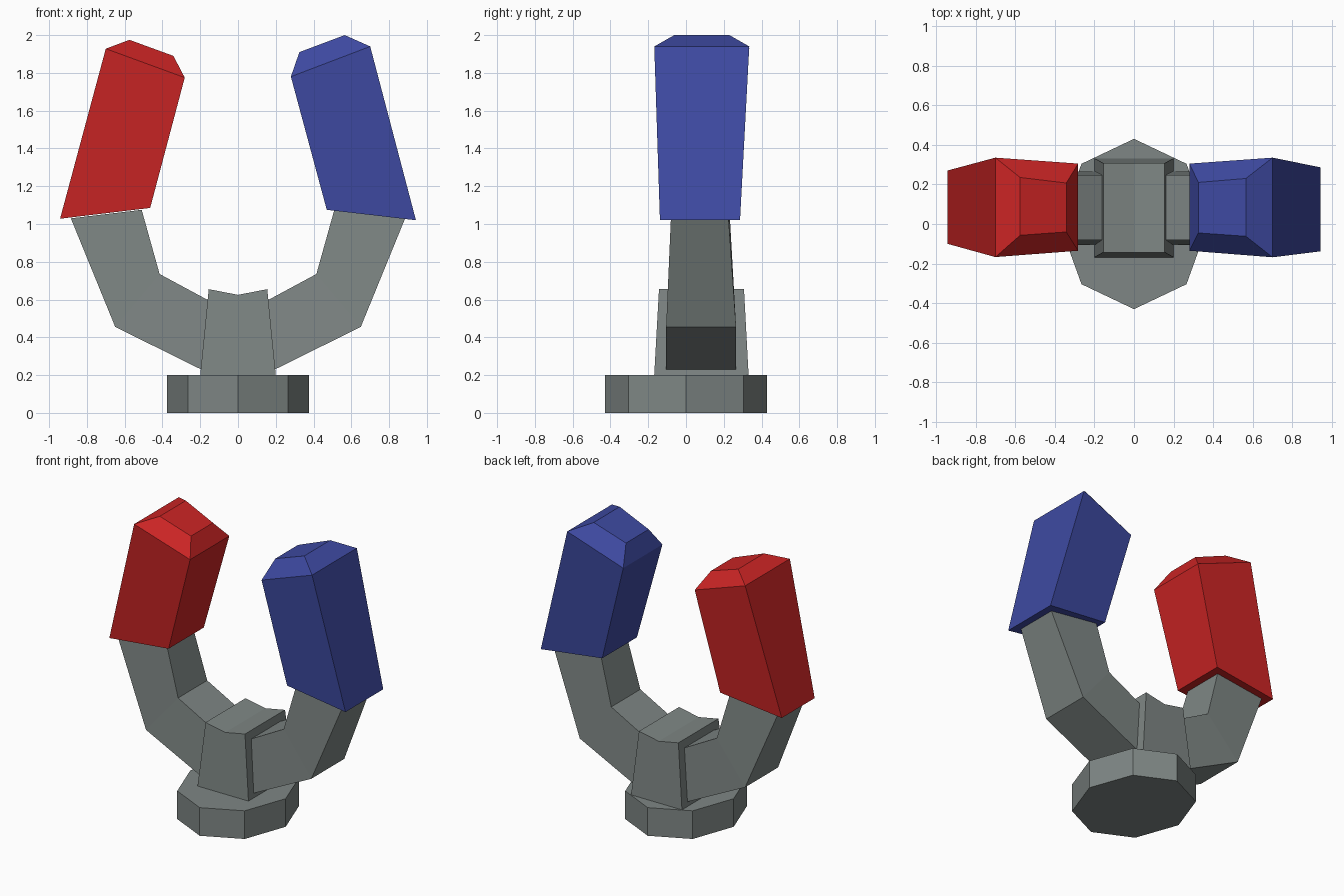
import bpy, bmesh, math

if "Cube" in bpy.data.objects:
    bpy.data.objects.remove(bpy.data.objects["Cube"])


def material(name, rgb):
    m = bpy.data.materials.new(name)
    m.diffuse_color = (*rgb, 1)
    m.use_nodes = True
    m.node_tree.nodes["Principled BSDF"].inputs["Base Color"].default_value = m.diffuse_color
    return m


GREY = material("steel grey", (0.21, 0.24, 0.232))
RED = material("red", (0.60, 0.018, 0.018))
BLUE = material("blue", (0.048, 0.068, 0.36))


def loft(name, rings, mat):
    """Skin a stack of equal-length vertex rings and cap both ends."""
    bm = bmesh.new()
    vs = [[bm.verts.new(p) for p in ring] for ring in rings]
    n = len(vs[0])
    for a, b in zip(vs, vs[1:]):
        for i in range(n):
            j = (i + 1) % n
            bm.faces.new((a[i], a[j], b[j], b[i]))
    bm.faces.new(vs[0])
    bm.faces.new(vs[-1])
    bmesh.ops.recalc_face_normals(bm, faces=bm.faces)
    me = bpy.data.meshes.new(name)
    bm.to_mesh(me)
    bm.free()
    me.materials.append(mat)
    ob = bpy.data.objects.new(name, me)
    bpy.context.collection.objects.link(ob)
    return ob


def section(side, outer, inner):
    """Trapezoid ring; outer and inner edges are (x, z, y_front, y_back)."""
    (ox, oz, of, ob), (ix, iz, jf, jb) = outer, inner
    return [(side * ox, of, oz), (side * ox, ob, oz),
            (side * ix, jb, iz), (side * ix, jf, iz)]


# Octagonal foot
octagon = [(0.375 * math.cos(k * math.pi / 4), 0.43 * math.sin(k * math.pi / 4))
           for k in range(8)]
loft("foot", [[(x, y, z) for x, y in octagon] for z in (0, 0.2)], GREY)

# Central block with a shallow V-shaped top, lofted front to back
loft("centre_block", [
    [(-0.203, yb, 0.17), (0.203, yb, 0.17), (0.155, yt, 0.655),
     (0, yt, 0.625), (-0.155, yt, 0.655)]
    for yb, yt in ((-0.17, -0.143), (0.333, 0.307))], GREY)

# Bent arms
for side, label in ((-1, "left"), (1, "right")):
    loft(label + "_arm", [
        section(side, (0.195, 0.23, -0.105, 0.265), (0.155, 0.595, -0.08, 0.247)),
        section(side, (0.65, 0.455, -0.105, 0.265), (0.415, 0.735, -0.08, 0.247)),
        section(side, (0.885, 1.03, -0.08, 0.225), (0.51, 1.075, -0.07, 0.23)),
    ], GREY)

# Coloured tips with chamfered caps
loft("left_tip", [
    section(-1, (0.942, 1.028, -0.10, 0.27), (0.465, 1.085, -0.115, 0.28)),
    section(-1, (0.70, 1.928, -0.167, 0.335), (0.282, 1.775, -0.135, 0.305)),
    section(-1, (0.575, 1.975, -0.057, 0.235), (0.342, 1.89, -0.04, 0.207)),
], RED)
loft("right_tip", [
    section(1, (0.942, 1.02, -0.138, 0.286), (0.47, 1.075, -0.12, 0.27)),
    section(1, (0.70, 1.94, -0.168, 0.335), (0.28, 1.78, -0.135, 0.305)),
    section(1, (0.565, 2.0, -0.062, 0.23), (0.325, 1.91, -0.045, 0.21)),
], BLUE)
